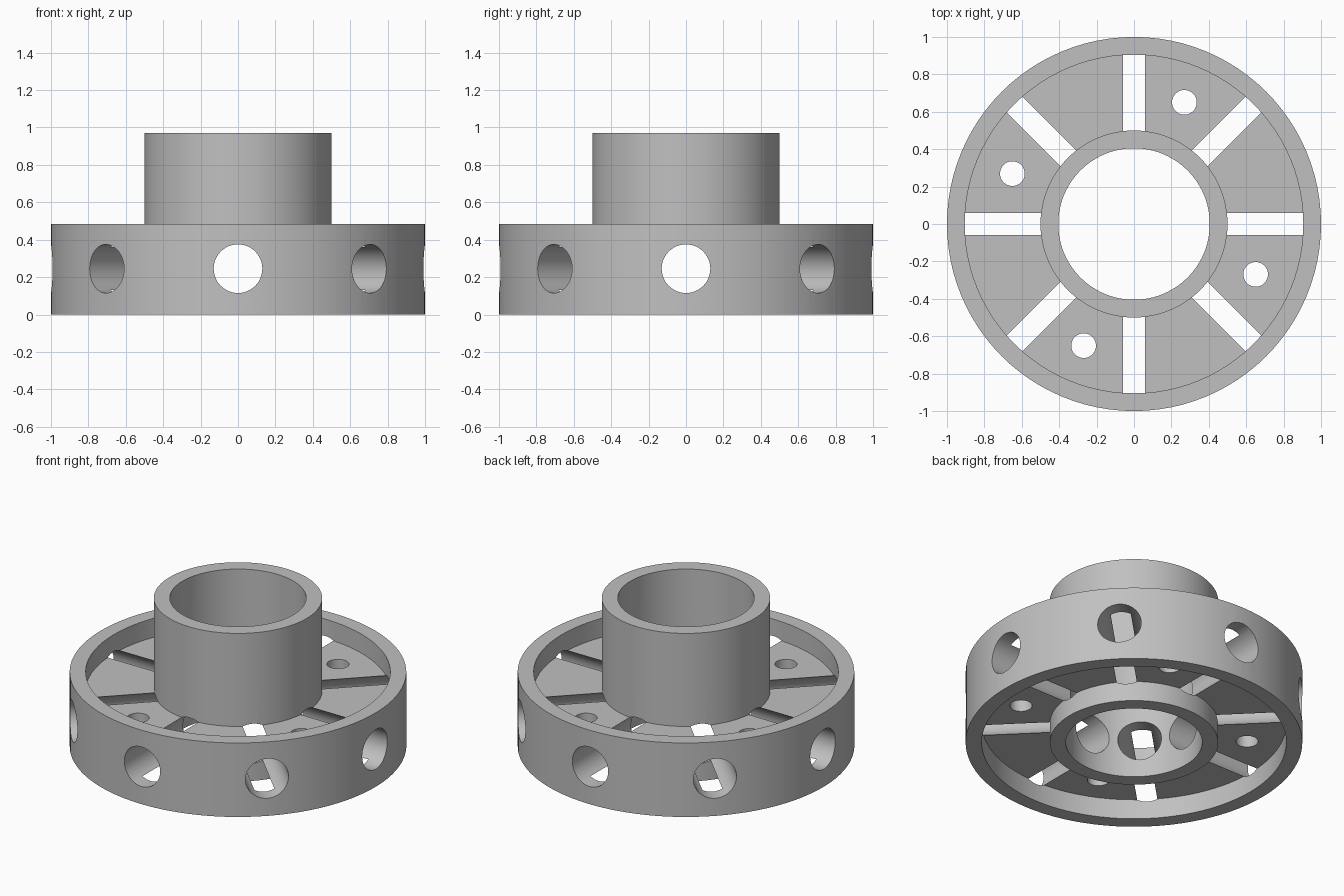
import bpy
import bmesh
from math import pi, radians, sin, cos

cube = bpy.data.objects.get("Cube")
if cube:
    bpy.data.objects.remove(cube, do_unlink=True)

SEGMENTS = 96
MID = 0.245          # height of the cross holes
PLATE = 0.115        # half thickness of the web plate

grey = bpy.data.materials.new("plain grey")
grey.use_nodes = True
grey.diffuse_color = (0.53, 0.53, 0.53, 1)
grey.node_tree.nodes["Principled BSDF"].inputs["Base Color"].default_value = grey.diffuse_color


def lathe(name, profile):
    """Spin a closed (radius, height) profile around z into a solid."""
    bm = bmesh.new()
    rings = []
    for i in range(SEGMENTS):
        a = 2 * pi * i / SEGMENTS
        rings.append([bm.verts.new((r * cos(a), r * sin(a), z)) for r, z in profile])
    count = len(profile)
    for i in range(SEGMENTS):
        here, there = rings[i], rings[(i + 1) % SEGMENTS]
        for j in range(count):
            k = (j + 1) % count
            bm.faces.new((here[j], there[j], there[k], here[k]))
    bmesh.ops.recalc_face_normals(bm, faces=bm.faces)
    mesh = bpy.data.meshes.new(name)
    bm.to_mesh(mesh)
    bm.free()
    obj = bpy.data.objects.new(name, mesh)
    bpy.context.collection.objects.link(obj)
    mesh.materials.append(grey)
    return obj


def drill(target, radius, depth, location, rotation=(0, 0, 0)):
    """Cut a round hole through the target."""
    bpy.ops.mesh.primitive_cylinder_add(vertices=48, radius=radius, depth=depth,
                                        location=location, rotation=rotation)
    cutter = bpy.context.object
    cutter.hide_render = True
    cutter.data.materials.append(grey)
    cut = target.modifiers.new("hole", 'BOOLEAN')
    cut.operation = 'DIFFERENCE'
    cut.solver = 'EXACT'
    cut.object = cutter
    bpy.context.view_layer.objects.active = target
    bpy.ops.object.modifier_apply(modifier=cut.name)
    bpy.data.objects.remove(cutter, do_unlink=True)


# Hub tube, web plate and outer rim as one turned solid
wheel = lathe("hub_web_and_rim", [
    (0.405, 0), (0.5, 0), (0.5, MID - PLATE), (0.905, MID - PLATE),
    (0.905, 0), (1, 0), (1, 0.485), (0.905, 0.485),
    (0.905, MID + PLATE), (0.5, MID + PLATE), (0.5, 0.97), (0.405, 0.97)])

# Cross holes through rim, web and hub, which also open the slots in the web
for i in range(4):
    drill(wheel, 0.13, 2.4, (0, 0, MID), (radians(90), 0, radians(45 * i)))

# Small bolt holes in every other web segment
for i in range(4):
    a = radians(67.5 + 90 * i)
    drill(wheel, 0.066, 0.6, (0.704 * cos(a), 0.704 * sin(a), MID))

# Smooth curved walls with crisp edges
bpy.ops.object.select_all(action='DESELECT')
wheel.select_set(True)
bpy.context.view_layer.objects.active = wheel
bpy.ops.object.shade_smooth_by_angle(angle=radians(30))
